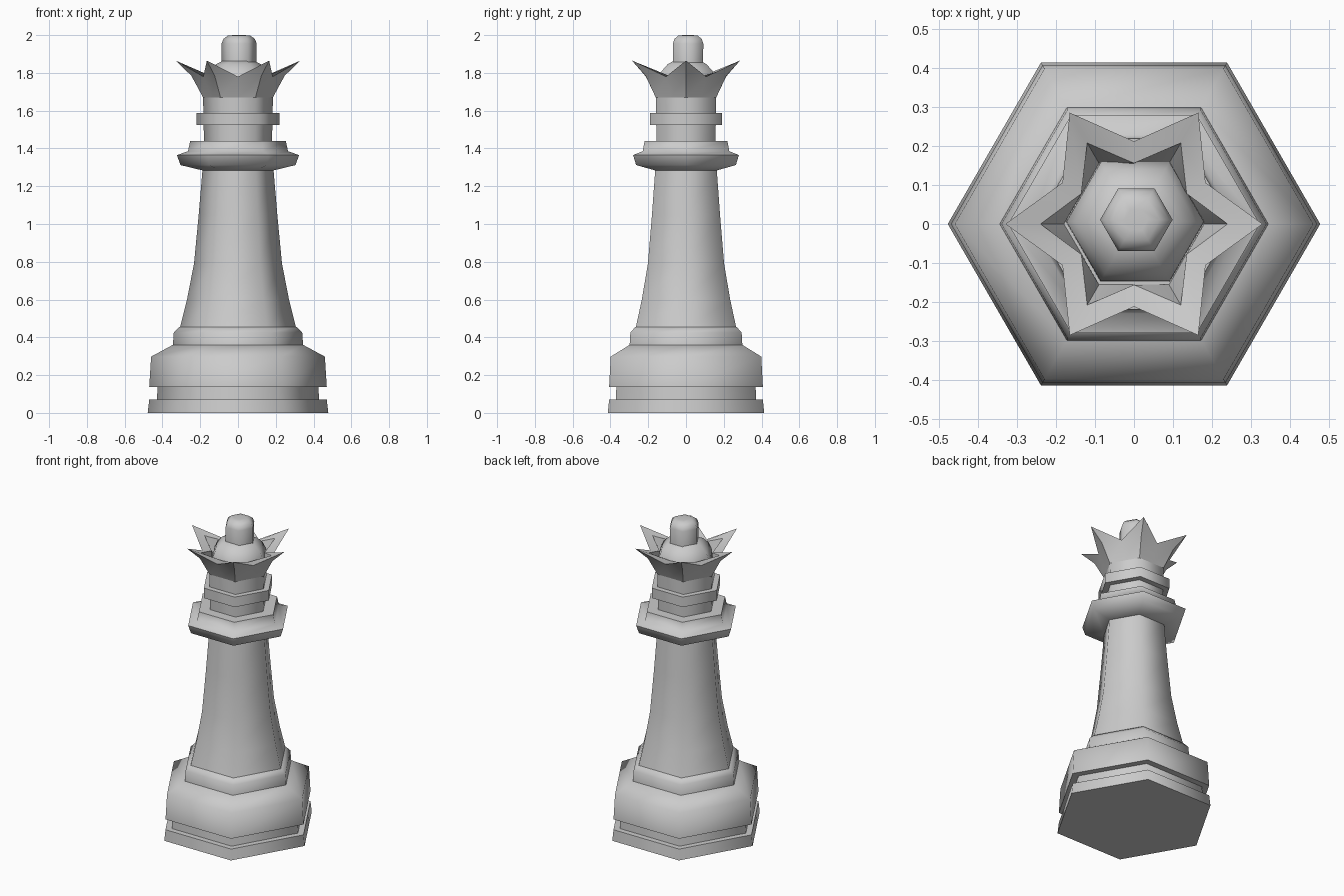
import bpy, bmesh, math

cube = bpy.data.objects.get("Cube")
if cube:
    bpy.data.objects.remove(cube)

# Single stone-grey material
grey = bpy.data.materials.new("light_grey")
grey.use_nodes = True
colour = (0.6, 0.6, 0.6, 1)
grey.diffuse_color = colour
grey.node_tree.nodes["Principled BSDF"].inputs["Base Color"].default_value = colour


def loft(name, rings, centre=(0, 0), smooth=62):
    """Join rings of points (x, y, z) into a closed solid."""
    bm = bmesh.new()
    loops = [[bm.verts.new((x + centre[0], y + centre[1], z)) for x, y, z in r] for r in rings]
    for low, high in zip(loops, loops[1:]):
        for i in range(len(low)):
            j = (i + 1) % len(low)
            bm.faces.new((low[i], low[j], high[j], high[i]))
    bm.faces.new(loops[0][::-1])
    bm.faces.new(loops[-1])
    bmesh.ops.remove_doubles(bm, verts=bm.verts, dist=0.0005)
    bmesh.ops.recalc_face_normals(bm, faces=bm.faces)
    mesh = bpy.data.meshes.new(name)
    bm.to_mesh(mesh)
    bm.free()
    mesh.materials.append(grey)
    obj = bpy.data.objects.new(name, mesh)
    bpy.context.collection.objects.link(obj)
    bpy.ops.object.select_all(action='DESELECT')
    obj.select_set(True)
    bpy.context.view_layer.objects.active = obj
    bpy.ops.object.shade_smooth_by_angle(angle=math.radians(smooth))
    return obj


def ring(radii, z):
    """Points round the axis, one per radius, starting at +x."""
    n = len(radii)
    return [(r * math.cos(math.tau * i / n), r * math.sin(math.tau * i / n), z[i])
            for i, r in enumerate(radii)]


def hexagon_lathe(name, profile, centre=(0, 0), smooth=62):
    return loft(name, [ring([r] * 6, [z] * 6) for r, z in profile], centre, smooth)


# Stepped foot
hexagon_lathe("foot_plate", [(0.478, 0), (0.47, 0.07)])
hexagon_lathe("foot_groove", [(0.43, 0.06), (0.425, 0.145)])
hexagon_lathe("base_block", [(0.47, 0.137), (0.46, 0.298), (0.345, 0.36)], smooth=61)
hexagon_lathe("base_step", [(0.345, 0.355), (0.34, 0.425), (0.31, 0.455)])

# Tapering body
hexagon_lathe("body", [(0.31, 0.44), (0.27, 0.6), (0.233, 0.79), (0.208, 1.05), (0.187, 1.3)])

# Collar and neck
hexagon_lathe("collar", [(0.185, 1.283), (0.305, 1.312), (0.323, 1.365), (0.265, 1.385), (0.253, 1.44)])
hexagon_lathe("neck", [(0.18, 1.43), (0.185, 1.675)])
hexagon_lathe("neck_ring", [(0.221, 1.523), (0.221, 1.588)])


# Crown with six flared points: corners and mid-sides alternate
def crown_ring(corner_r, corner_z, mid_r, mid_z):
    return ring([corner_r, mid_r] * 6, [corner_z, mid_z] * 6)


loft("crown", [
    crown_ring(0.185, 1.67, 0.16, 1.67),
    crown_ring(0.247, 1.785, 0.212, 1.78),
    crown_ring(0.33, 1.865, 0.212, 1.78),
    crown_ring(0.24, 1.82, 0.156, 1.78),
    crown_ring(0.18, 1.72, 0.155, 1.72),
], smooth=40)

# Dome and knob on top
hexagon_lathe("dome", [(0.178, 1.70), (0.176, 1.76), (0.155, 1.81), (0.12, 1.845), (0.08, 1.865)],
              (0.003, 0.006))
hexagon_lathe("knob", [(0.092, 1.84), (0.093, 1.955), (0.083, 1.98), (0.06, 1.997), (0.03, 2.0)],
              (0.006, 0.011))
